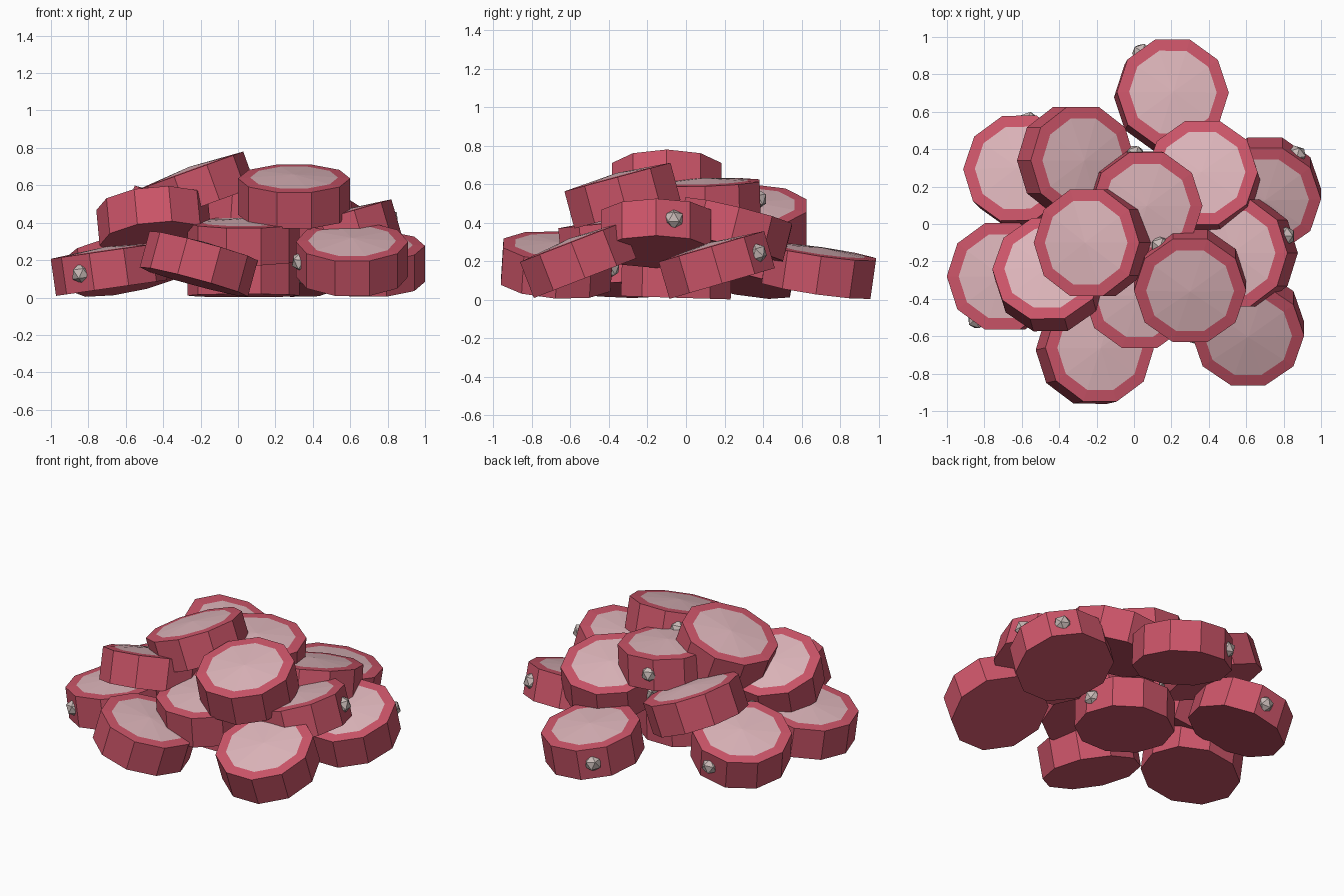
import bpy, bmesh, math
from mathutils import Vector, Matrix

if "Cube" in bpy.data.objects:
    bpy.data.objects.remove(bpy.data.objects["Cube"])

R, H, SIDES = 0.30, 0.20, 10

def material(name, rgb):
    m = bpy.data.materials.new(name)
    m.diffuse_color = (*rgb, 1)
    m.use_nodes = True
    m.node_tree.nodes["Principled BSDF"].inputs["Base Color"].default_value = m.diffuse_color
    return m

RED = material("rose_red", (0.60, 0.09, 0.14))
PINK = material("pale_pink", (0.72, 0.46, 0.49))
GREY = material("warm_grey", (0.58, 0.49, 0.47))

def ring(bm, r, z):
    return [bm.verts.new((r * math.cos(math.tau * i / SIDES),
                          r * math.sin(math.tau * i / SIDES), z)) for i in range(SIDES)]

def add_drum(name, centre, normal, stud):
    bm = bmesh.new()
    # ten-sided body with a flat base, a red rim and a low pale dome
    base, rim = ring(bm, R, -H / 2), ring(bm, R, H / 2)
    inner = ring(bm, 0.235, H / 2 + 0.005)
    apex = bm.verts.new((0, 0, H / 2 + 0.022))
    bm.faces.new(base[::-1])
    for i in range(SIDES):
        j = (i + 1) % SIDES
        bm.faces.new((base[i], base[j], rim[j], rim[i]))
        bm.faces.new((rim[i], rim[j], inner[j], inner[i]))
        bm.faces.new((inner[i], inner[j], apex)).material_index = 1
    turn = Vector((0, 0, 1)).rotation_difference(Vector(normal).normalized())
    # small faceted stud on the side wall
    if stud:
        d = turn.inverted() @ Vector((stud[0], stud[1], 0))
        d.z = 0
        d.normalize()
        n = len(bm.faces)
        bmesh.ops.create_icosphere(bm, subdivisions=1, radius=0.055,
                                   matrix=Matrix.Translation(d * 0.275))
        bm.faces.ensure_lookup_table()
        for f in bm.faces[n:]:
            f.material_index = 2
    bm.transform(Matrix.Translation(centre) @ turn.to_matrix().to_4x4())
    me = bpy.data.meshes.new(name)
    bm.to_mesh(me)
    bm.free()
    for m in (RED, PINK, GREY):
        me.materials.append(m)
    bpy.context.collection.objects.link(bpy.data.objects.new(name, me))

# name, centre, axis direction, stud direction
drums = [
    # bottom layer
    ("drum_back", (0.20, 0.69, 0.15), (0.08, 0.14, 0.98), (-0.57, 0.82)),
    ("drum_back_left", (-0.60, 0.28, 0.18), (-0.19, 0.19, 0.96), (0.1, 1)),
    ("drum_left", (-0.69, -0.28, 0.15), (-0.14, 0, 0.98), (-0.55, -0.83)),
    ("drum_front", (-0.21, -0.67, 0.18), (0.26, 0.06, 0.96), (0, 1)),
    ("drum_front_right", (0.61, -0.56, 0.205), (0, -0.36, 0.93), (-1, -0.15)),
    ("drum_right", (0.70, 0.16, 0.18), (0, -0.28, 0.96), (0.6, 0.8)),
    ("drum_centre", (0.03, -0.05, 0.11), (0, 0.03, 1), (1, 0.1)),
    # middle layer
    ("drum_mid_front", (0.03, -0.37, 0.30), (0, -0.10, 0.99), (0, 1)),
    ("drum_mid_right", (0.56, -0.155, 0.345), (-0.28, 0, 0.96), (0.95, 0.32)),
    ("drum_mid_back", (0.37, 0.25, 0.36), (-0.08, 0.24, 0.97), (-1, 0)),
    ("drum_mid_back_left", (-0.31, 0.34, 0.395), (0.37, 0, 0.93), (0.7, -0.7)),
    ("drum_mid_left", (-0.45, -0.27, 0.40), (-0.09, 0.33, 0.94), (-0.2, 0.97)),
    # top layer
    ("drum_top_back", (0.06, 0.10, 0.51), (0.07, -0.03, 0.99), (-0.2, 0.98)),
    ("drum_top_right", (0.30, -0.33, 0.54), (0, -0.26, 0.965), (-0.57, 0.82)),
    ("drum_top_left", (-0.22, -0.10, 0.584), (-0.34, 0, 0.94), None),
]
for d in drums:
    add_drum(*d)
